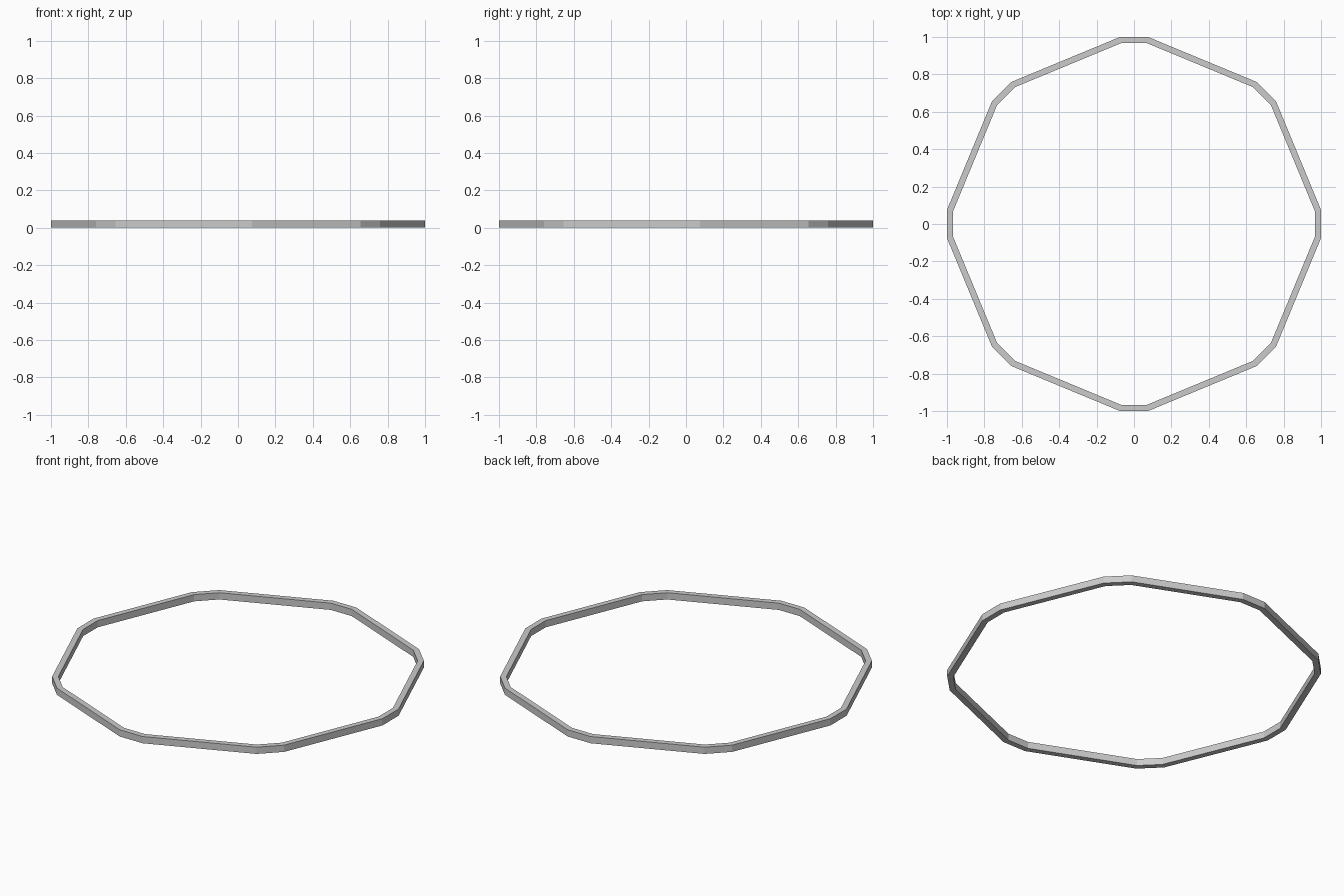
import bpy, bmesh
from math import radians, tan
from mathutils import Matrix, Vector

if "Cube" in bpy.data.objects:
    bpy.data.objects.remove(bpy.data.objects["Cube"])

HALF_FLAT = 0.075   # half length of the short corner sides
WIDTH = 0.033       # bar width, seen from above
HEIGHT = 0.04

# Outer and mitred inner corner of one short side
outer = Vector((1.0, HALF_FLAT, 0))
inner = Vector((1.0 - WIDTH, HALF_FLAT - WIDTH * tan(radians(11.25)), 0))

# Square cross-section at each of the sixteen corners
bm = bmesh.new()
sections = []
for k in range(8):
    turn = Matrix.Rotation(radians(45 * k), 3, 'Z')
    for side in (-1, 1):
        section = []
        for p, z in ((outer, 0), (outer, HEIGHT), (inner, HEIGHT), (inner, 0)):
            section.append(bm.verts.new(turn @ Vector((p.x, p.y * side, z))))
        sections.append(section)

# Bridge neighbouring sections into a closed ring
for i, a in enumerate(sections):
    b = sections[(i + 1) % len(sections)]
    for j in range(4):
        n = (j + 1) % 4
        bm.faces.new((a[j], b[j], b[n], a[n]))
bmesh.ops.recalc_face_normals(bm, faces=bm.faces)

mesh = bpy.data.meshes.new("octagonal_ring")
bm.to_mesh(mesh)
bm.free()
ring = bpy.data.objects.new("octagonal_ring", mesh)
bpy.context.collection.objects.link(ring)
